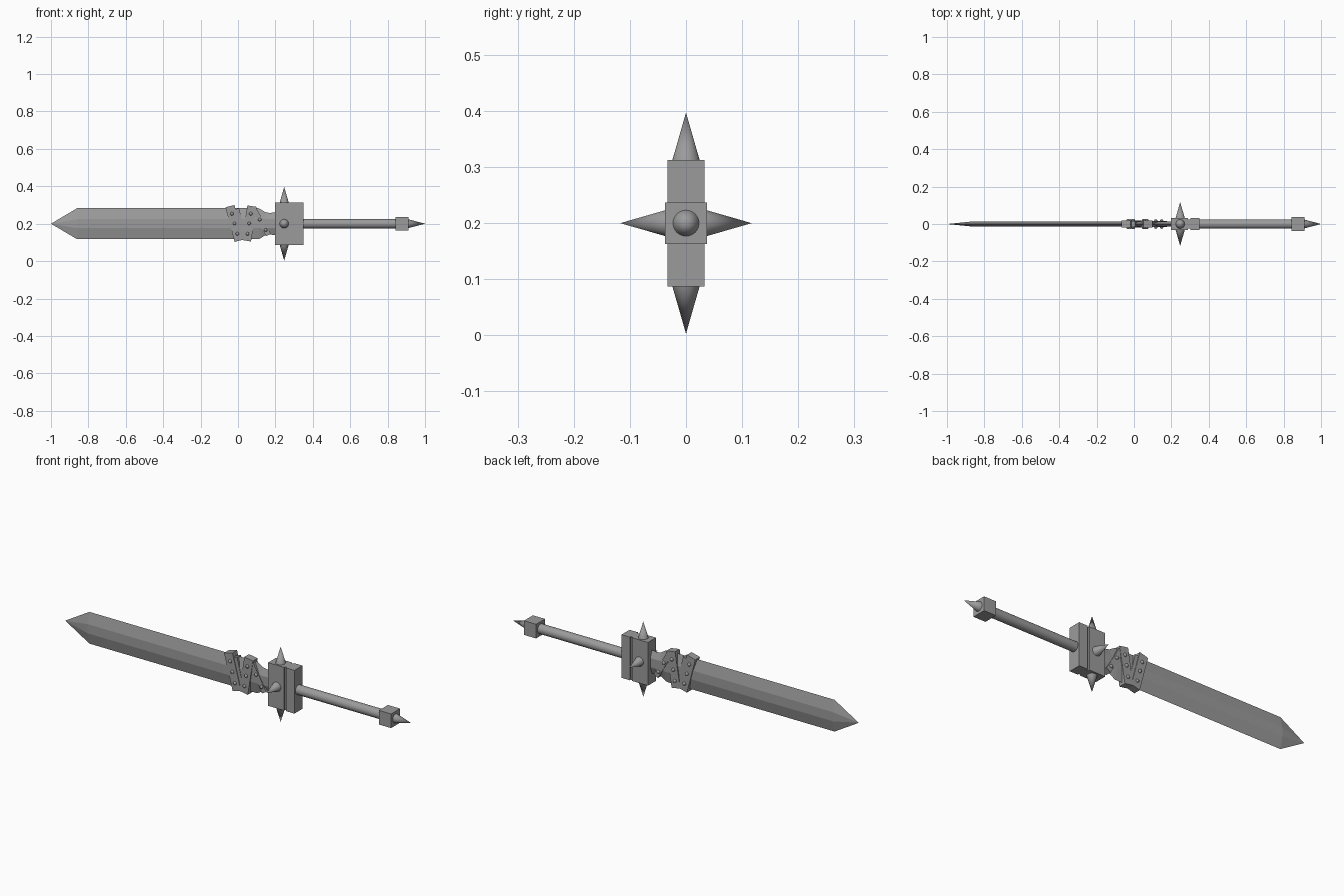
import bpy, bmesh, math
from mathutils import Vector, Matrix

if "Cube" in bpy.data.objects:
    bpy.data.objects.remove(bpy.data.objects["Cube"])

CZ = 0.2  # height of the sword axis
METAL = bpy.data.materials.new("dark_metal")
METAL.diffuse_color = (0.33, 0.33, 0.33, 1)
METAL.use_nodes = True
METAL.node_tree.nodes["Principled BSDF"].inputs["Base Color"].default_value = METAL.diffuse_color


def finish(name, bm, smooth=False):
    bmesh.ops.recalc_face_normals(bm, faces=bm.faces)
    me = bpy.data.meshes.new(name)
    bm.to_mesh(me)
    bm.free()
    me.materials.append(METAL)
    ob = bpy.data.objects.new(name, me)
    bpy.context.collection.objects.link(ob)
    if smooth:
        bpy.context.view_layer.objects.active = ob
        ob.select_set(True)
        bpy.ops.object.shade_smooth_by_angle(angle=math.radians(40))
        ob.select_set(False)
    return ob


def box(name, x0, x1, hy, hz):
    bm = bmesh.new()
    m = Matrix.Translation(((x0 + x1) / 2, 0, CZ)) @ Matrix.Diagonal((x1 - x0, 2 * hy, 2 * hz, 1))
    bmesh.ops.create_cube(bm, size=1, matrix=m)
    return finish(name, bm)


def cone(name, base, tip, r1, r2=0.0):
    base, tip = Vector(base), Vector(tip)
    d = tip - base
    rot = d.to_track_quat('Z', 'Y').to_matrix().to_4x4()
    bm = bmesh.new()
    bmesh.ops.create_cone(bm, cap_ends=True, segments=32, radius1=r1, radius2=r2,
                          depth=d.length, matrix=Matrix.Translation((base + tip) / 2) @ rot)
    return finish(name, bm, True)


# Blade: bevelled section lofted along x, closing to a point
stations = [(-0.86, 0.083, 0.014), (0.11, 0.083, 0.014), (0.125, 0.075, 0.014),
            (0.145, 0.062, 0.014), (0.17, 0.057, 0.014), (0.2, 0.062, 0.014)]
bm = bmesh.new()
rings = []
for x, hz, hy in stations:
    f = 0.024
    sec = [(0, hz), (hy, f), (hy, -f), (0, -hz), (-hy, -f), (-hy, f)]
    rings.append([bm.verts.new((x, y, CZ + z)) for y, z in sec])
tip = bm.verts.new((-1, 0, CZ))
for i in range(6):
    j = (i + 1) % 6
    bm.faces.new((tip, rings[0][i], rings[0][j]))
    for a, b in zip(rings, rings[1:]):
        bm.faces.new((a[i], b[i], b[j], a[j]))
bm.faces.new(rings[-1])
finish("blade", bm)


# Leather straps slanting across the blade, with rivets on both faces
def strap(name, top, bottom, width, hy, rivets):
    t, b = Vector((top[0], 0, top[1])), Vector((bottom[0], 0, bottom[1]))
    d = b - t
    ang = math.atan2(d.x, d.z)
    bm = bmesh.new()
    m = (Matrix.Translation((t + b) / 2) @ Matrix.Rotation(ang, 4, 'Y')
         @ Matrix.Diagonal((width, 2 * hy, d.length, 1)))
    bmesh.ops.create_cube(bm, size=1, matrix=m)
    finish(name, bm)
    if not rivets:
        return
    bm = bmesh.new()
    for k in rivets:
        p = t + d * k
        for s in (-1, 1):
            bmesh.ops.create_uvsphere(bm, u_segments=12, v_segments=8, radius=0.009,
                                      matrix=Matrix.Translation((p.x, s * hy, p.z)))
    finish(name + "_rivets", bm, True)


strap("strap_outer", (-0.043, 0.294), (0.006, 0.109), 0.05, 0.019, (0.22, 0.5, 0.8))
strap("strap_middle", (0.075, 0.294), (0.045, 0.109), 0.05, 0.019, (0.22, 0.5, 0.8))
strap("strap_cross", (-0.005, 0.28), (0.035, 0.115), 0.022, 0.016, ())
strap("strap_inner", (0.088, 0.272), (0.163, 0.14), 0.028, 0.017, (0.38, 0.8))

# Guard: two plates with a recessed core
box("guard_front_plate", 0.197, 0.29, 0.033, 0.113)
box("guard_core", 0.285, 0.31, 0.025, 0.113)
box("guard_rear_plate", 0.302, 0.35, 0.033, 0.113)

# Guard spikes
for s, n in ((1, "a"), (-1, "b")):
    cone("guard_spike_vertical_" + n, (0.247, 0, CZ + s * 0.11), (0.247, 0, CZ + s * 0.197), 0.025)
    cone("guard_spike_side_" + n, (0.247, s * 0.03, CZ), (0.247, s * 0.117, CZ), 0.025)

# Grip, pommel and pommel spike
cone("grip", (0.34, 0, CZ), (0.85, 0, CZ), 0.025, 0.025)
box("pommel", 0.842, 0.912, 0.037, 0.037)
cone("pommel_spike", (0.905, 0, CZ), (1.0, 0, CZ), 0.025)
